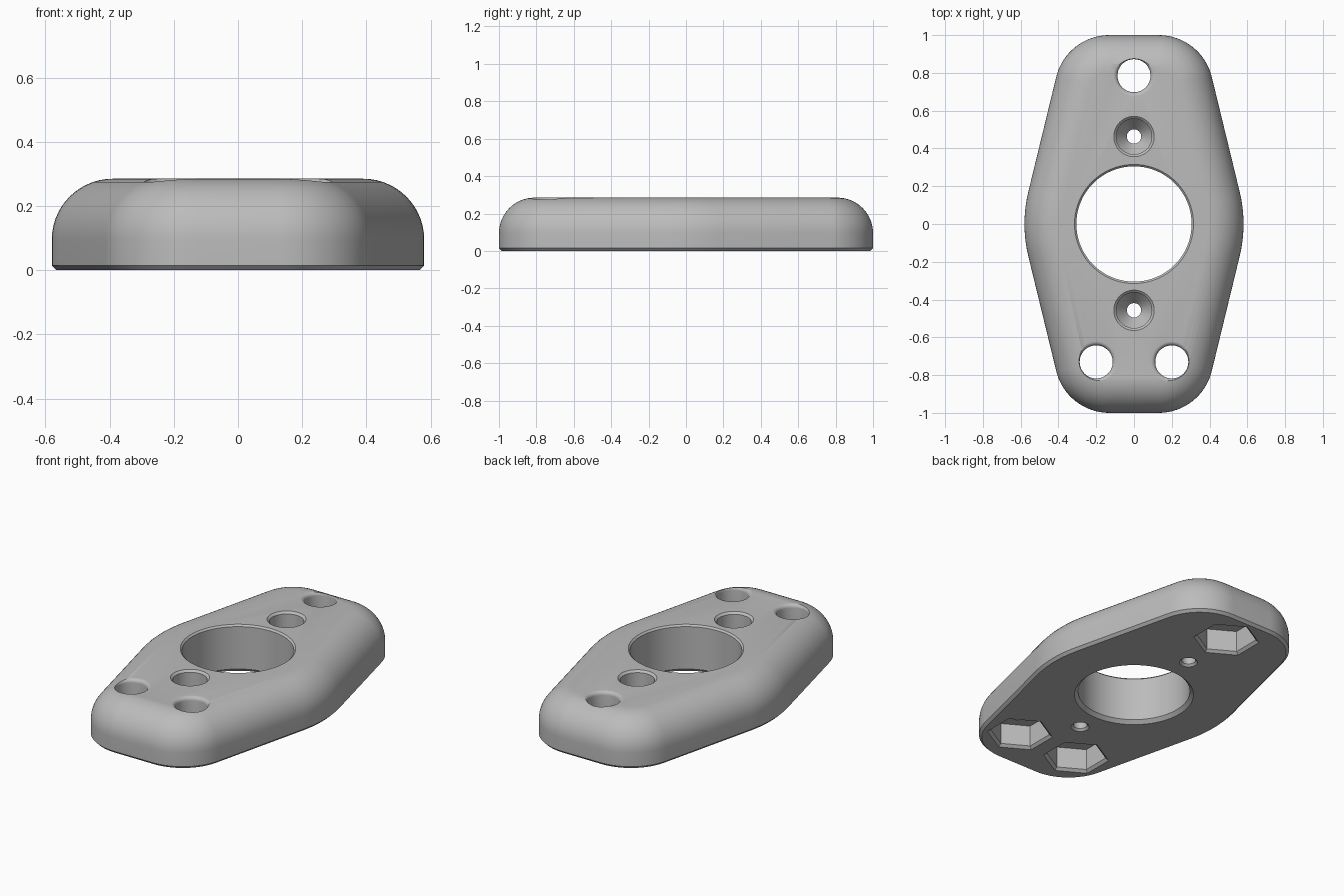
import bpy, bmesh
from math import sin, cos, pi, radians

if "Cube" in bpy.data.objects:
    bpy.data.objects.remove(bpy.data.objects["Cube"])

grey = bpy.data.materials.new("satin grey")
grey.use_nodes = True
colour = (0.5, 0.5, 0.5, 1)
grey.diffuse_color = colour
grey.node_tree.nodes["Principled BSDF"].inputs["Base Color"].default_value = colour

HEIGHT, FILLET, EDGE = 0.285, 0.19, 0.015
TILT = radians(13.8)          # slant of the long sides


def loft(name, rings):
    """Solid skinned through equal rings of points, capped at both ends."""
    bm = bmesh.new()
    loops = [[bm.verts.new(p) for p in ring] for ring in rings]
    for a, b in zip(loops, loops[1:]):
        for i in range(len(a)):
            j = (i + 1) % len(a)
            bm.faces.new((a[i], a[j], b[j], b[i]))
    bm.faces.new(loops[0][::-1])
    bm.faces.new(loops[-1])
    bmesh.ops.recalc_face_normals(bm, faces=bm.faces)
    mesh = bpy.data.meshes.new(name)
    bm.to_mesh(mesh)
    bm.free()
    mesh.materials.append(grey)
    obj = bpy.data.objects.new(name, mesh)
    bpy.context.collection.objects.link(obj)
    return obj


def outline(inset, z):
    """Slanted-sided plate outline made of six tangent arcs."""
    def arc(cx, cy, r, start, end, n):
        return [(cx + (r - inset) * cos(start + (end - start) * i / n),
                 cy + (r - inset) * sin(start + (end - start) * i / n), z)
                for i in range(n + 1)]
    half = (arc(-0.14, 0, 0.72, -TILT, TILT, 12)
            + arc(0.13, 0.71, 0.29, TILT, pi / 2, 16))
    left = [(-x, y, z) for x, y, z in half[13:]][::-1]
    upper = half + left
    return upper + [(-x, -y, z) for x, y, z in upper]


def turned(name, x, y, profile, sides=64, turn=0.0):
    """Cutter: radius and height profile swept round a vertical axis."""
    return loft(name, [[(x + r * cos(turn + 2 * pi * i / sides),
                         y + r * sin(turn + 2 * pi * i / sides), z)
                        for i in range(sides)] for r, z in profile])


# Plate with a chamfered base and a rounded top edge
rings = [outline(EDGE, 0), outline(0, EDGE)]
for i in range(15):
    a = i / 14 * pi / 2
    rings.append(outline(FILLET * (1 - cos(a)), HEIGHT - FILLET * (1 - sin(a))))
plate = loft("mounting_plate", rings)

# Central bore, chamfered at both ends
LOW, HIGH = -0.05, HEIGHT + 0.05
cutters = [turned("central_bore", 0, 0, [
    (0.325, LOW), (0.325, 0), (0.305, 0.02), (0.305, HEIGHT - 0.01),
    (0.315, HEIGHT), (0.315, HIGH)], 128)]

# Countersunk screw holes
for y in (-0.457, 0.463):
    cutters.append(turned("screw_hole", 0, y, [
        (0.05, LOW), (0.05, 0), (0.038, 0.012), (0.038, 0.08), (0.094, 0.15),
        (0.094, HEIGHT - 0.012), (0.107, HEIGHT), (0.107, HIGH)]))

# Bolt holes with softened rims and hexagonal nut pockets underneath
for x, y in ((0, 0.785), (-0.2, -0.73), (0.2, -0.73)):
    rim = [(0.0875 + 0.022 * (1 - cos(a)), HEIGHT - 0.022 * (1 - sin(a)))
           for a in [i / 6 * pi / 2 for i in range(7)]]
    cutters.append(turned("bolt_hole", x, y,
                          [(0.0875, 0.05)] + rim + [(0.1095, HIGH)]))
    cutters.append(turned("nut_pocket", x, y, [
        (0.18, LOW), (0.18, 0), (0.163, 0.015), (0.163, 0.14)], 6, pi / 6))

bpy.context.view_layer.objects.active = plate
for cutter in cutters:
    cutter.hide_render = True
    cut = plate.modifiers.new(cutter.name, "BOOLEAN")
    cut.operation, cut.solver, cut.object = "DIFFERENCE", "EXACT", cutter
    bpy.ops.object.modifier_apply(modifier=cut.name)
    bpy.data.objects.remove(cutter)

bpy.ops.object.select_all(action="DESELECT")
plate.select_set(True)
bpy.ops.object.shade_smooth_by_angle(angle=radians(30))
